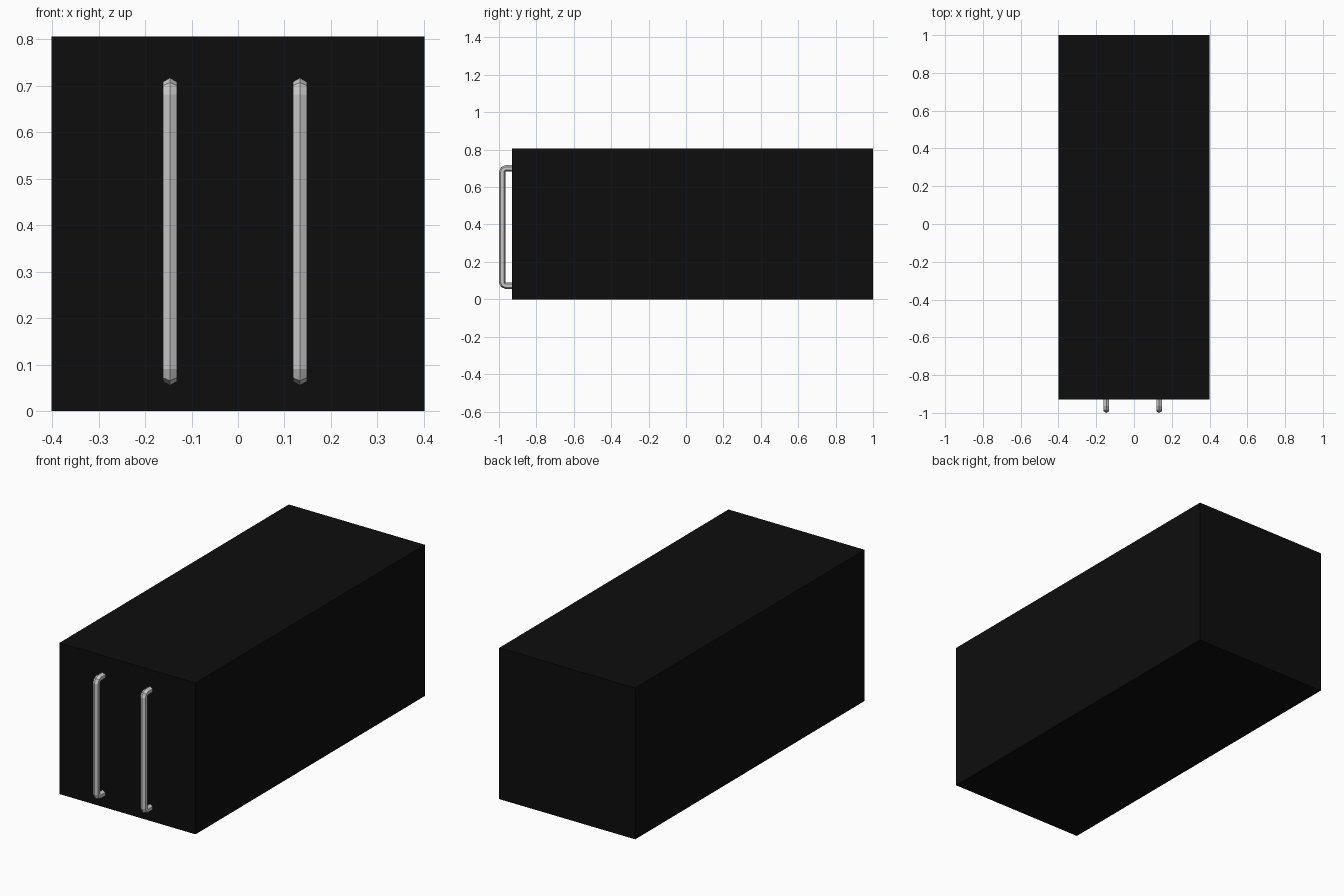
import bpy, bmesh, math
from mathutils import Vector

if "Cube" in bpy.data.objects:
    bpy.data.objects.remove(bpy.data.objects["Cube"])


def material(name, rgb):
    m = bpy.data.materials.new(name)
    m.diffuse_color = (*rgb, 1)
    m.use_nodes = True
    m.node_tree.nodes["Principled BSDF"].inputs["Base Color"].default_value = m.diffuse_color
    return m


black = material("black", (0.004, 0.004, 0.004))
silver = material("silver", (0.6, 0.6, 0.6))


def finish(bm, name, mat):
    bmesh.ops.recalc_face_normals(bm, faces=bm.faces)
    me = bpy.data.meshes.new(name)
    bm.to_mesh(me)
    bm.free()
    me.materials.append(mat)
    ob = bpy.data.objects.new(name, me)
    bpy.context.collection.objects.link(ob)
    return ob


# cabinet body
W, Y0, Y1, H = 0.401, -0.93, 1.0, 0.806
bm = bmesh.new()
bmesh.ops.create_cube(bm, size=1)
for v in bm.verts:
    v.co = (v.co.x * 2 * W, (Y0 + Y1) / 2 + v.co.y * (Y1 - Y0), (v.co.z + 0.5) * H)
finish(bm, "cabinet_body", black)

# handle path in (y, z): out of the front, round two corners, back in
R = 0.0175            # hexagon bar radius
BEND = 0.018          # corner radius
YF, ZB, ZT = -1 + R, 0.0725, 0.6995
path = [(Y0 + 0.002, ZB, 0)]
for z, s, start in ((ZB, 1, 0), (ZT, -1, 90)):
    for i in range(3):
        a = math.radians(start + 45 * i)
        t = a if s == 1 else math.pi - a
        path.append((YF + BEND - BEND * math.sin(t),
                     z + s * (BEND - BEND * math.cos(t)), a))
path.append((Y0 + 0.002, ZT, math.pi))


def handle(name, x):
    bm = bmesh.new()
    rings = []
    for y, z, a in path:
        # outward normal of the path, vertex of the hexagon points along it
        n = Vector((0, -math.sin(a), -math.cos(a)))
        c = Vector((x, y, z))
        rings.append([bm.verts.new(c + n * R * math.cos(k * math.pi / 3)
                                   + Vector((R * math.sin(k * math.pi / 3), 0, 0)))
                      for k in range(6)])
    for p, q in zip(rings, rings[1:]):
        for k in range(6):
            j = (k + 1) % 6
            bm.faces.new((p[k], p[j], q[j], q[k]))
    bm.faces.new(rings[0])
    bm.faces.new(rings[-1])
    finish(bm, name, silver)


# door handles
handle("left_handle", -0.1465)
handle("right_handle", 0.133)
